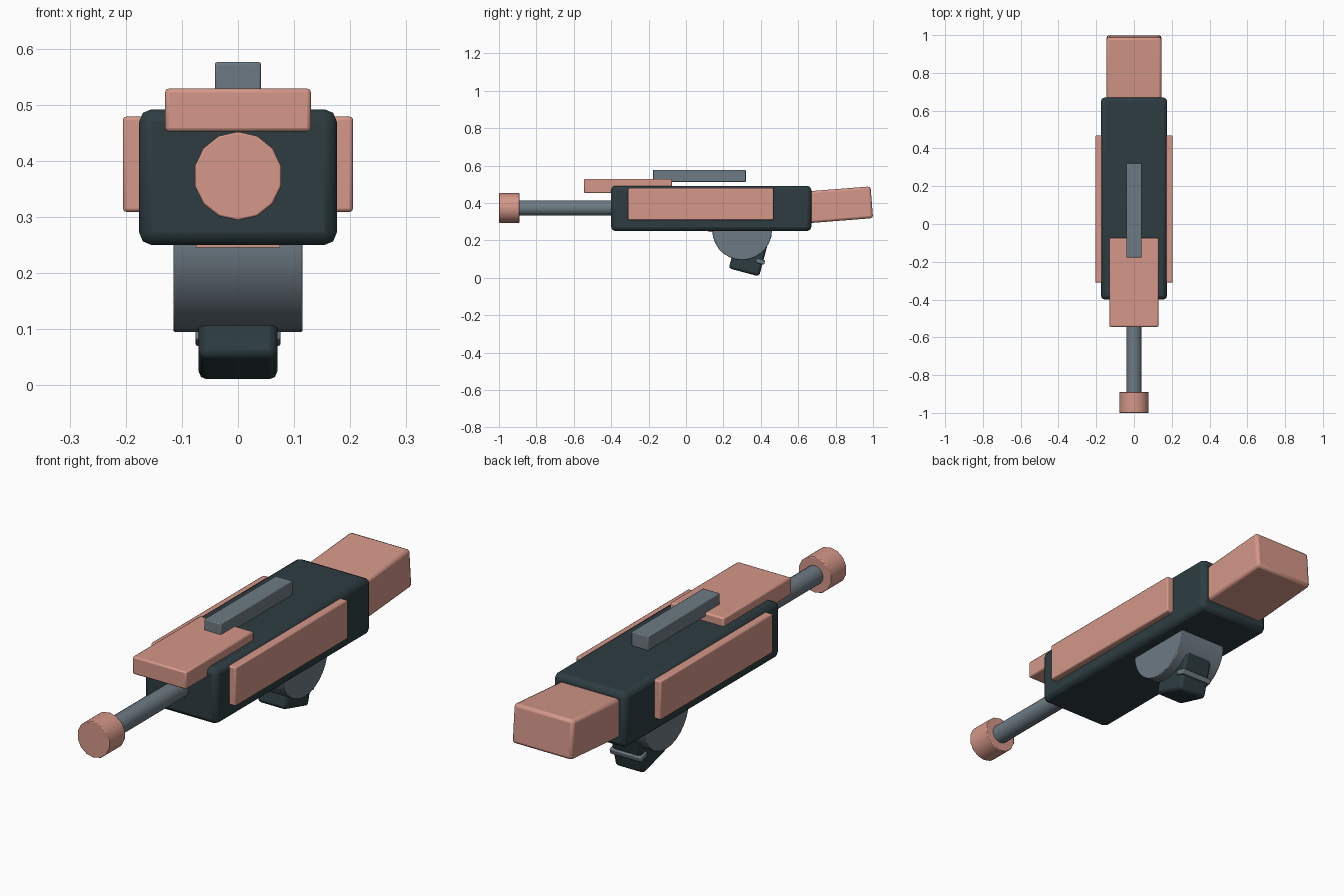
import bpy
from math import radians
from mathutils import Vector

default = bpy.data.objects.get("Cube")
if default:
    bpy.data.objects.remove(default, do_unlink=True)


def material(name, rgb):
    mat = bpy.data.materials.new(name)
    mat.use_nodes = True
    mat.diffuse_color = (*rgb, 1)
    mat.node_tree.nodes["Principled BSDF"].inputs["Base Color"].default_value = (*rgb, 1)
    return mat


SALMON = material("salmon pink", (0.66, 0.31, 0.25))
DARK = material("dark slate", (0.026, 0.046, 0.053))
GREY = material("steel grey", (0.155, 0.195, 0.23))


def finish(obj, name, mat, bevel):
    """Name, colour, round the edges and smooth the shading."""
    obj.name = name
    obj.data.materials.append(mat)
    bpy.ops.object.transform_apply(location=False, rotation=False, scale=True)
    bpy.ops.object.shade_smooth_by_angle(angle=radians(35))
    if bevel:
        mod = obj.modifiers.new("rounded_edges", "BEVEL")
        mod.width = bevel
        mod.segments = 2
        mod.limit_method = "ANGLE"
        mod.angle_limit = radians(40)
    return obj


def box(name, mat, low, high, bevel=0.006, tilt=0):
    """Box between two corners, tilted about its own centre."""
    low, high = Vector(low), Vector(high)
    bpy.ops.mesh.primitive_cube_add(size=1, location=(low + high) / 2,
                                    rotation=(radians(tilt), 0, 0))
    obj = bpy.context.object
    obj.scale = high - low
    return finish(obj, name, mat, bevel)


def tube(name, mat, centre, radius, length, sides, axis, bevel=0.003):
    """Cylinder lying along the x or y axis."""
    turn = (0, radians(90), 0) if axis == "x" else (radians(90), 0, 0)
    bpy.ops.mesh.primitive_cylinder_add(vertices=sides, radius=radius, depth=length,
                                        location=centre, rotation=turn)
    return finish(bpy.context.object, name, mat, bevel)


# Main housing and rear stock
box("body", DARK, (-0.176, -0.4, 0.25), (0.176, 0.67, 0.492), 0.022)
box("stock", SALMON, (-0.145, 0.594, 0.303), (0.145, 0.994, 0.473), 0.013, tilt=4.5)

# Side panels
for side, name in ((1, "left_panel"), (-1, "right_panel")):
    xs = sorted((side * 0.165, side * 0.205))
    box(name, SALMON, (xs[0], -0.31, 0.309), (xs[1], 0.468, 0.479))

# Top cover and rail
box("top_cover", SALMON, (-0.13, -0.545, 0.452), (0.13, -0.075, 0.529), 0.007)
box("top_rail", GREY, (-0.041, -0.177, 0.512), (0.041, 0.32, 0.576), 0.004)

# Barrel and muzzle
tube("barrel", GREY, (0, -0.61, 0.373), 0.041, 0.6, 16, "y", 0)
tube("muzzle", SALMON, (0, -0.945, 0.373), 0.079, 0.11, 14, "y")

# Underside: drum, grip, strap and thin base plate
tube("drum", GREY, (0, 0.3, 0.255), 0.16, 0.23, 28, "x")
box("base_plate", SALMON, (-0.075, 0.12, 0.246), (0.075, 0.4, 0.254), 0)
box("grip", DARK, (-0.07, 0.271, 0.023), (0.07, 0.439, 0.373), 0.014, tilt=-15)
box("grip_strap", GREY, (-0.076, 0.374, 0.075), (0.076, 0.421, 0.099), 0.004, tilt=-15)
